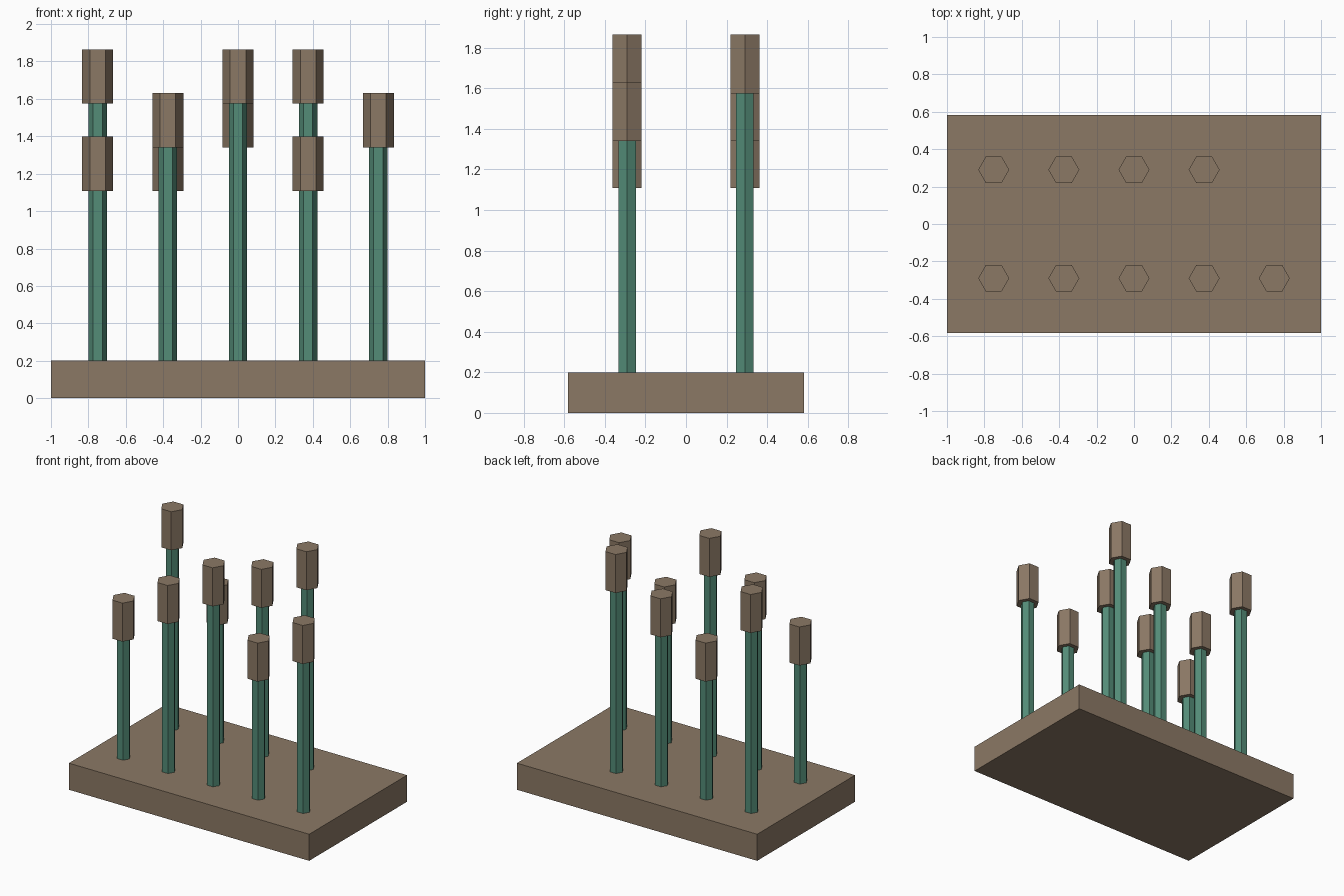
import bpy

if "Cube" in bpy.data.objects:
    bpy.data.objects.remove(bpy.data.objects["Cube"])


def material(name, rgb):
    m = bpy.data.materials.new(name)
    m.diffuse_color = (*rgb, 1.0)
    m.use_nodes = True
    m.node_tree.nodes["Principled BSDF"].inputs["Base Color"].default_value = m.diffuse_color
    return m


BROWN = material("warm brown", (0.26, 0.19, 0.13))
GREEN = material("stem green", (0.088, 0.262, 0.187))


def hex_prism(name, x, y, z0, z1, radius, mat):
    # six-sided column with corners pointing along x
    bpy.ops.mesh.primitive_cylinder_add(vertices=6, radius=radius, depth=z1 - z0,
                                        location=(x, y, (z0 + z1) / 2),
                                        rotation=(0, 0, 0.5235987756))
    o = bpy.context.object
    o.name = name
    o.data.materials.append(mat)
    return o


# base slab
bpy.ops.mesh.primitive_cube_add(size=1, location=(0, 0, 0.1))
base = bpy.context.object
base.name = "base"
base.scale = (2.0, 1.164, 0.2)
base.data.materials.append(BROWN)

# cattails: five in front, four behind, heights cycle low / middle / high
for i in range(9):
    x = -0.75 + 0.375 * (i % 5)
    y = -0.29 if i < 5 else 0.29
    neck = 1.108 + 0.233 * (i % 3)
    hex_prism(f"stem_{i + 1}", x, y, 0.2, neck, 0.049, GREEN)
    hex_prism(f"seed_head_{i + 1}", x, y, neck, neck + 0.29, 0.083, BROWN)
